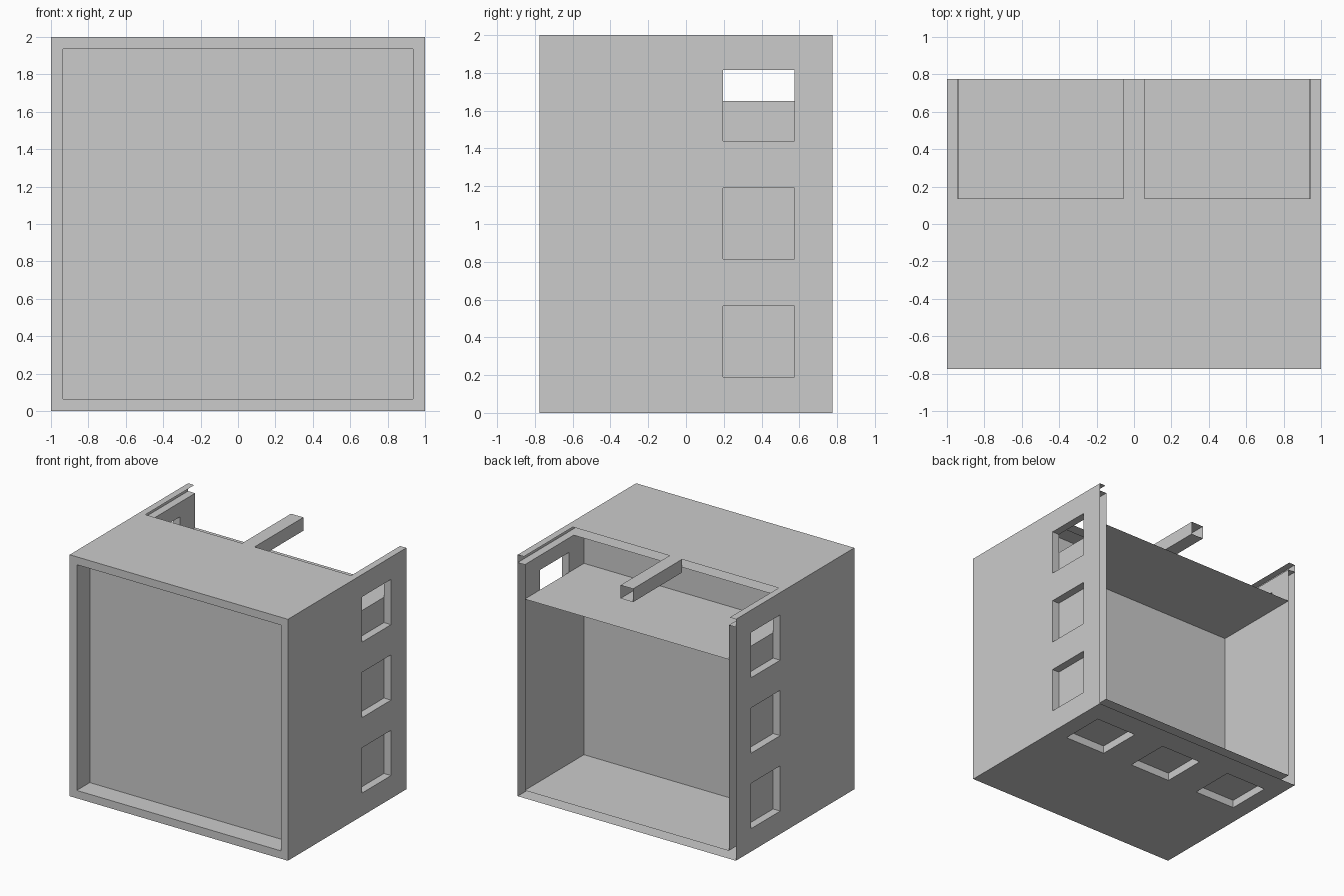
import bpy
import bmesh

if "Cube" in bpy.data.objects:
    bpy.data.objects.remove(bpy.data.objects["Cube"])

X, Y, H = 1.0, 0.775, 2.0          # outer half sizes and height
IX, FLOOR, CEIL, SHELF = 0.935, 0.065, 1.935, 1.65
FRONT, BACK = -0.605, 0.0          # recessed front panel, back compartment panel
NOTCH, BAR = 0.135, 0.057
WY = (0.195, 0.575)                # window extent in depth
SIDE_Z = [(0.19, 0.565), (0.815, 1.19), (1.44, 1.815)]
BASE_X = [(-0.855, -0.475), (-0.19, 0.19), (0.475, 0.855)]


def point(axis, level, u, v):
    p = [u, v]
    p.insert(axis, level)
    return p


def finish(bm, name):
    bmesh.ops.remove_doubles(bm, verts=bm.verts, dist=1e-5)
    bmesh.ops.dissolve_limit(bm, angle_limit=0.01, verts=bm.verts, edges=bm.edges)
    bmesh.ops.recalc_face_normals(bm, faces=bm.faces)
    me = bpy.data.meshes.new(name)
    bm.to_mesh(me)
    bm.free()
    ob = bpy.data.objects.new(name, me)
    bpy.context.collection.objects.link(ob)
    return ob


def sheet(name, axis, level, u, v, holes=()):
    """Flat panel across an axis, with rectangular holes (u0, u1, v0, v1)."""
    bm = bmesh.new()
    us = sorted({*u, *(c for h in holes for c in h[:2])})
    vs = sorted({*v, *(c for h in holes for c in h[2:])})
    for a, b in zip(us, us[1:]):
        for c, d in zip(vs, vs[1:]):
            mu, mv = (a + b) / 2, (c + d) / 2
            if any(h[0] < mu < h[1] and h[2] < mv < h[3] for h in holes):
                continue
            bm.faces.new([bm.verts.new(point(axis, level, *q))
                          for q in ((a, c), (b, c), (b, d), (a, d))])
    return finish(bm, name)


def tube(name, axis, span, u, v):
    """Open-ended rectangular sleeve along an axis."""
    bm = bmesh.new()
    ring = [(u[0], v[0]), (u[1], v[0]), (u[1], v[1]), (u[0], v[1])]
    lo, hi = [[bm.verts.new(point(axis, s, *q)) for q in ring] for s in span]
    for i in range(4):
        j = (i + 1) % 4
        bm.faces.new((lo[i], lo[j], hi[j], hi[i]))
    return finish(bm, name)


# Side walls: outer skin, inner skin, window reveals, top rail floor
for s, side in ((-1, "left"), (1, "right")):
    sheet(side + "_outer_wall", 0, s * X, (-Y, Y), (0, H), [(*WY, *z) for z in SIDE_Z])
    sheet(side + "_inner_wall", 0, s * IX, (-Y, Y), (FLOOR, CEIL),
          [(*WY, SHELF, SIDE_Z[2][1])])
    for z in SIDE_Z:
        tube(side + "_window_reveal", 0, (s * IX, s * X), WY, z)
    sheet(side + "_rail_floor", 2, CEIL, sorted((s * IX, s * X)), (NOTCH, Y))

# Base: outer skin with windows, inner floor
sheet("base_outer", 2, 0, (-X, X), (-Y, Y), [(*x, *WY) for x in BASE_X])
sheet("base_inner", 2, FLOOR, (-IX, IX), (-Y, Y))
for x in BASE_X:
    tube("base_window_reveal", 2, (0, FLOOR), x, WY)

# Top skin with two notches open to the back, and the ceiling under it
sheet("top_outer", 2, H, (-X, X), (-Y, Y),
      [(-0.943, -BAR, NOTCH, Y), (BAR, 0.943, NOTCH, Y)])
sheet("top_inner", 2, CEIL, (-X, X), (-Y, NOTCH))

# Hollow centre bar
tube("centre_bar", 1, (NOTCH, Y), (-BAR, BAR), (1.89, H))

# Front rim, recessed front panel, compartment back panel and shelf
sheet("front_rim", 1, -Y, (-X, X), (0, H), [(-IX, IX, FLOOR, CEIL)])
sheet("front_panel", 1, FRONT, (-IX, IX), (FLOOR, CEIL))
sheet("back_panel", 1, BACK, (-IX, IX), (FLOOR, CEIL))
sheet("shelf", 2, SHELF, (-IX, IX), (BACK, Y))
